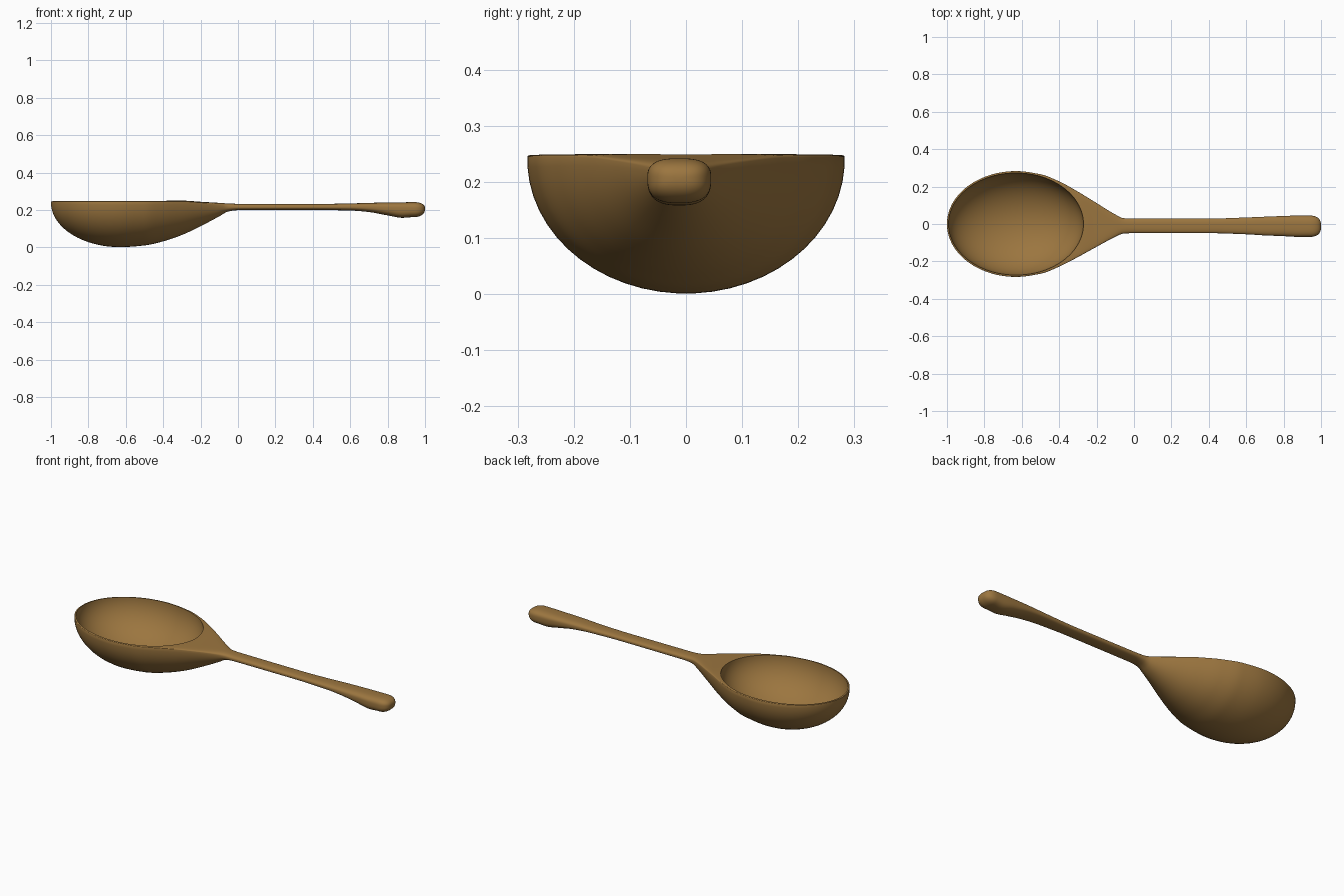
import bpy, bmesh, math
from mathutils import Matrix

if "Cube" in bpy.data.objects:
    bpy.data.objects.remove(bpy.data.objects["Cube"])

N = 56  # points around each section

# x, half width, bottom z, widest z, top z, centre y, lower power, upper power
STATIONS = [
    (-0.63, 0.283, 0.001, 0.240, 0.250, 0.000, 2.0, 8),
    (-0.50, 0.266, 0.010, 0.240, 0.250, 0.000, 2.0, 8),
    (-0.40, 0.228, 0.032, 0.240, 0.250, 0.000, 2.0, 8),
    (-0.30, 0.175, 0.066, 0.238, 0.250, -0.002, 2.0, 7),
    (-0.20, 0.117, 0.113, 0.233, 0.244, -0.005, 2.0, 5),
    (-0.10, 0.060, 0.166, 0.224, 0.238, -0.009, 2.2, 3),
    (-0.055, 0.041, 0.191, 0.217, 0.235, -0.010, 2.4, 2.7),
    (0.00, 0.039, 0.199, 0.216, 0.233, -0.010, 2.5, 2.6),
    (0.40, 0.039, 0.200, 0.216, 0.232, -0.010, 2.5, 2.6),
    (0.60, 0.045, 0.197, 0.216, 0.235, -0.010, 2.5, 2.6),
    (0.70, 0.050, 0.189, 0.214, 0.238, -0.011, 2.5, 2.8),
    (0.80, 0.054, 0.171, 0.210, 0.240, -0.011, 2.6, 2.8),
    (0.88, 0.057, 0.158, 0.207, 0.241, -0.012, 2.7, 2.8),
    (0.94, 0.057, 0.162, 0.206, 0.242, -0.012, 2.7, 2.8),
]


def station(x):
    """Smooth interpolation between the listed stations."""
    S = STATIONS
    i = max(k for k in range(len(S) - 1) if S[k][0] <= x + 1e-9)
    a, b = S[i], S[i + 1]
    h = b[0] - a[0]
    t = (x - a[0]) / h

    def slope(k, j):
        if k == 0 or k == len(S) - 1:
            return 0.0
        l = (S[k][j] - S[k - 1][j]) / (S[k][0] - S[k - 1][0])
        r = (S[k + 1][j] - S[k][j]) / (S[k + 1][0] - S[k][0])
        return 2 * l * r / (l + r) if l * r > 0 else 0.0

    return [(2*t**3 - 3*t**2 + 1) * a[j] + (t**3 - 2*t**2 + t) * h * slope(i, j)
            + (3*t**2 - 2*t**3) * b[j] + (t**3 - t**2) * h * slope(i + 1, j)
            for j in range(1, 8)]


def section(x, p, sw=1, sb=1, st=1):
    w, zb, zc, zt, yc, lo, up = p
    pts = []
    for k in range(N):
        a = 2 * math.pi * (k + 0.5) / N
        c, s = math.cos(a), math.sin(a)
        e = 2 / (up if s > 0 else lo)
        y = yc + w * sw * math.copysign(abs(c) ** e, c)
        h = (zt - zc) * st if s > 0 else (zb - zc) * sb
        pts.append((x, y, zc + h * abs(s) ** e))
    return pts


# Rounded bowl nose, main body, rounded handle end
rings = []
first, last = station(-0.63), station(0.94)
for k in range(1, 36):
    a = math.pi / 2 * k / 36
    s = math.sin(a)
    rings.append(section(-0.63 - 0.37 * math.cos(a), first, s, s, s ** 0.25))
for k in range(100):
    x = -0.63 + 1.57 * k / 100
    rings.append(section(x, station(x)))
for k in range(14):
    a = math.pi / 2 * k / 14
    s = math.cos(a)
    rings.append(section(0.94 + 0.06 * math.sin(a) ** 0.9, last, s ** 0.7, s ** 0.9, s ** 0.8))

bm = bmesh.new()
loops = [[bm.verts.new(p) for p in r] for r in rings]
for A, B in zip(loops, loops[1:]):
    for k in range(N):
        j = (k + 1) % N
        bm.faces.new((A[k], A[j], B[j], B[k]))
for loop, tip in ((loops[0], (-1, 0, 0.240)), (loops[-1], (1, -0.012, 0.206))):
    v = bm.verts.new(tip)
    for k in range(N):
        bm.faces.new((loop[k], loop[(k + 1) % N], v))
bmesh.ops.recalc_face_normals(bm, faces=bm.faces)
mesh = bpy.data.meshes.new("spoon")
bm.to_mesh(mesh)
bm.free()
spoon = bpy.data.objects.new("spoon", mesh)
bpy.context.collection.objects.link(spoon)

wood = bpy.data.materials.new("wood")
wood.diffuse_color = (0.33, 0.18, 0.05, 1)
wood.use_nodes = True
wood.node_tree.nodes["Principled BSDF"].inputs["Base Color"].default_value = wood.diffuse_color
mesh.materials.append(wood)

# Hollow of the bowl
bm = bmesh.new()
bmesh.ops.create_uvsphere(bm, u_segments=96, v_segments=48, radius=1)
bm.transform(Matrix.Translation((-0.631, 0, 0.25)) @ Matrix.Diagonal((0.361, 0.273, 0.226, 1)))
cut_mesh = bpy.data.meshes.new("bowl_hollow_cutter")
bm.to_mesh(cut_mesh)
bm.free()
cut_mesh.materials.append(wood)
cutter = bpy.data.objects.new("bowl_hollow_cutter", cut_mesh)
bpy.context.collection.objects.link(cutter)
cutter.hide_render = True

mod = spoon.modifiers.new("hollow", "BOOLEAN")
mod.operation = "DIFFERENCE"
mod.solver = "EXACT"
mod.object = cutter
bpy.context.view_layer.objects.active = spoon
spoon.select_set(True)
bpy.ops.object.modifier_apply(modifier="hollow")
bpy.data.objects.remove(cutter)
bpy.ops.object.shade_smooth_by_angle(angle=math.radians(40))
